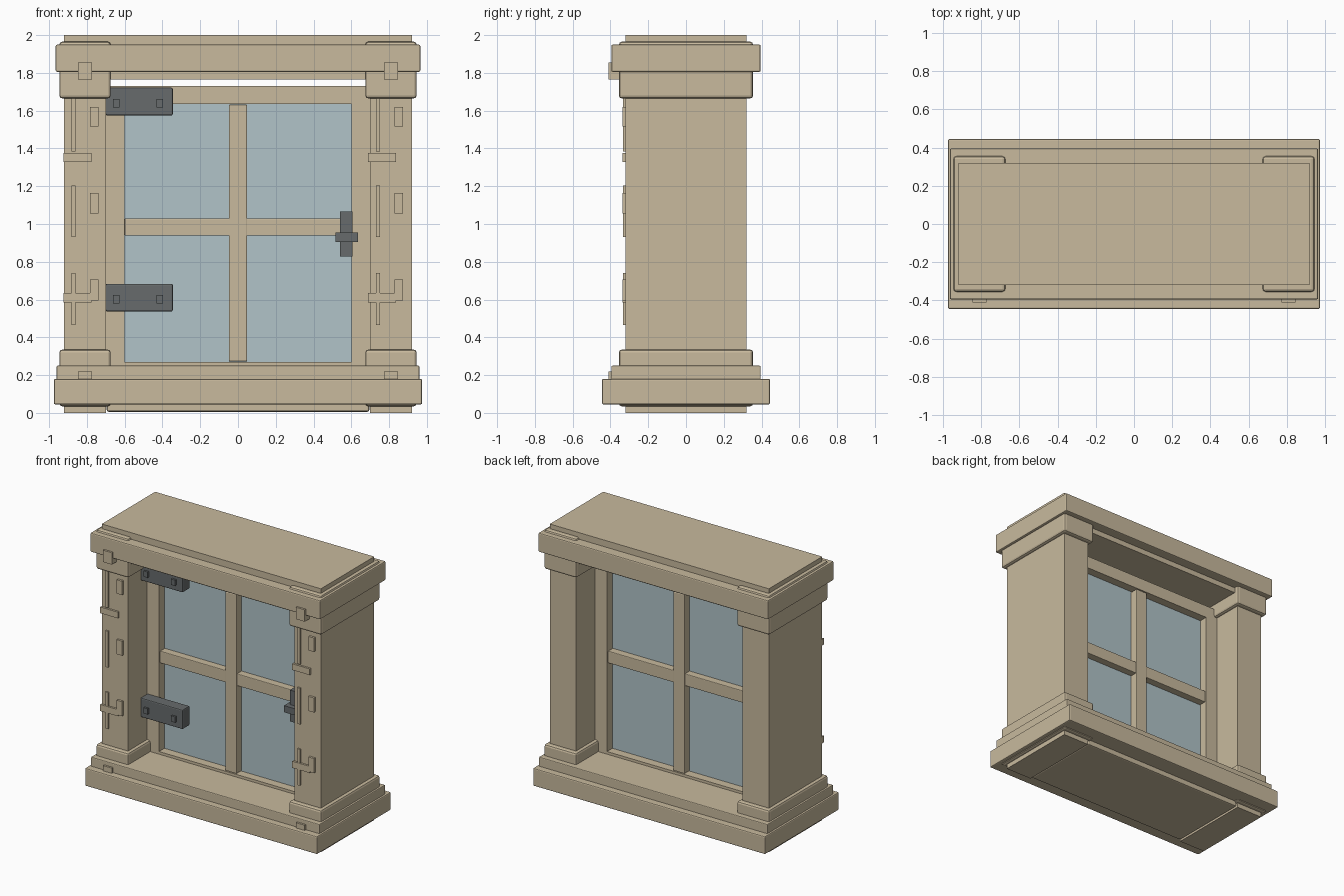
import bpy
import bmesh
from mathutils import Vector

cube = bpy.data.objects.get("Cube")
if cube:
    bpy.data.objects.remove(cube, do_unlink=True)


def material(name, rgb):
    mat = bpy.data.materials.new(name)
    mat.use_nodes = True
    color = (*rgb, 1.0)
    mat.diffuse_color = color
    mat.node_tree.nodes["Principled BSDF"].inputs["Base Color"].default_value = color
    return mat


STONE = material("sandstone", (0.58, 0.49, 0.34))
GLASS = material("pale_blue_glass", (0.44, 0.55, 0.58))
IRON = material("dark_iron", (0.135, 0.147, 0.15))


def box(name, x, y, z, mat=STONE, bevel=0.0):
    """Box spanning the (low, high) pairs x, y and z, with optional rounded edges."""
    low, high = (Vector(corner) for corner in zip(x, y, z))
    size = high - low
    bm = bmesh.new()
    bmesh.ops.create_cube(bm, size=1)
    bmesh.ops.scale(bm, vec=size, verts=bm.verts)
    mesh = bpy.data.meshes.new(name)
    bm.to_mesh(mesh)
    bm.free()
    mesh.materials.append(mat)
    obj = bpy.data.objects.new(name, mesh)
    obj.location = (low + high) / 2
    bpy.context.collection.objects.link(obj)
    if bevel:
        mod = obj.modifiers.new("edge_bevel", 'BEVEL')
        mod.width = bevel
        mod.segments = 2
    return obj


def both(half):
    return (-half, half)


def around(center, width):
    return (center - width / 2, center + width / 2)


# Sill and base
box("base_plinth", both(0.975), both(0.445), (0.045, 0.18), bevel=0.008)
box("sill", both(0.96), both(0.395), (0.15, 0.25), bevel=0.006)
box("bottom_slab", both(0.695), both(0.315), (0.006, 0.08), bevel=0.01)

# Lintel and cornice
box("lintel", both(0.92), both(0.32), (1.765, 2.0))
box("cornice", both(0.965), both(0.395), (1.805, 1.95), bevel=0.008)

# Pillars with feet, capitals, studs and raised stone details
for side, label in ((-1, "right"), (1, "left")):
    center = side * 0.81
    box(f"{label}_pillar", around(center, 0.22), both(0.32), (0, 1.8))
    for part, z in (("foot", (0.035, 0.335)), ("capital", (1.665, 1.965))):
        box(f"{label}_{part}", around(center, 0.272), both(0.355), z, bevel=0.015)
    for part, z in (("lower", (0.13, 0.22)), ("upper", (1.765, 1.855))):
        box(f"{label}_{part}_stud", around(center, 0.075), (-0.41, -0.35), z)

    detail = side * 0.806
    for i, z in enumerate(((0.465, 0.74), (0.93, 1.205), (1.385, 1.67))):
        box(f"{label}_upright_strip_{i}", around(detail - 0.064, 0.022), (-0.333, -0.31), z)
    for i, z in enumerate(((0.595, 0.705), (1.055, 1.165), (1.515, 1.62))):
        box(f"{label}_small_block_{i}", around(detail + 0.045, 0.046), (-0.337, -0.31), z)
    for i, z in enumerate(((0.585, 0.635), (1.328, 1.375))):
        box(f"{label}_cross_strip_{i}", around(detail - 0.043, 0.148), (-0.335, -0.31), z)

    # Sash stile
    box(f"{label}_sash_stile", around(side * 0.655, 0.11), both(0.09), (0.17, 1.73))

# Sash rails, glazing bars and pane
box("sash_bottom_rail", both(0.6), both(0.09), (0.17, 0.27))
box("sash_top_rail", both(0.6), both(0.09), (1.635, 1.73))
box("upright_glazing_bar", both(0.048), both(0.085), (0.272, 1.632), bevel=0.005)
box("cross_glazing_bar", both(0.6), both(0.08), (0.938, 1.03), bevel=0.005)
box("glass_pane", both(0.6), both(0.025), (0.26, 1.645), GLASS)

# Hinges with bolts
for label, z in (("lower", 0.61), ("upper", 1.648)):
    box(f"{label}_hinge", (-0.7, -0.345), (-0.172, -0.085), around(z, 0.147), IRON, 0.008)
    for i, x in enumerate((-0.645, -0.415)):
        box(f"{label}_hinge_bolt_{i}", around(x, 0.034), (-0.187, -0.16),
            around(z - 0.008, 0.044), IRON)

# Latch
box("latch_plate", (0.54, 0.605), (-0.15, -0.085), (0.828, 1.065), IRON)
box("latch_handle", (0.517, 0.635), (-0.187, -0.12), (0.905, 0.955), IRON)
